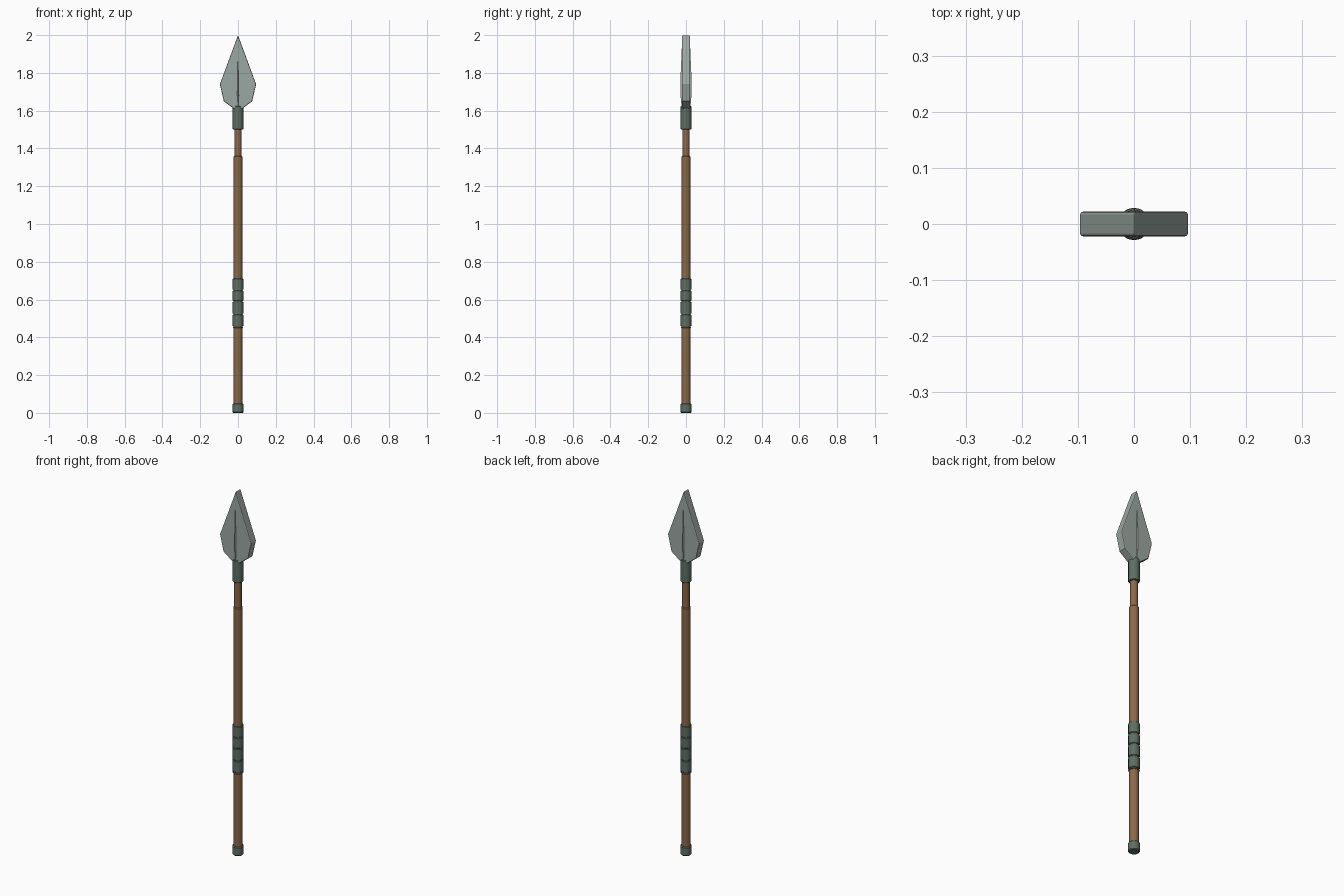
import bpy, bmesh, math

if "Cube" in bpy.data.objects:
    bpy.data.objects.remove(bpy.data.objects["Cube"])


def material(name, rgb):
    m = bpy.data.materials.new(name)
    m.diffuse_color = (*rgb, 1)
    m.use_nodes = True
    m.node_tree.nodes["Principled BSDF"].inputs["Base Color"].default_value = m.diffuse_color
    return m


WOOD = material("wood", (0.26, 0.14, 0.065))
STEEL = material("steel", (0.33, 0.39, 0.36))
EDGE = material("bright_steel", (0.46, 0.48, 0.46))
GREEN = material("green_metal", (0.11, 0.16, 0.125))


def finish(name, bm, mat, smooth=True):
    bmesh.ops.recalc_face_normals(bm, faces=bm.faces)
    me = bpy.data.meshes.new(name)
    bm.to_mesh(me)
    bm.free()
    me.materials.append(mat)
    ob = bpy.data.objects.new(name, me)
    bpy.context.collection.objects.link(ob)
    if smooth:
        bpy.context.view_layer.objects.active = ob
        ob.select_set(True)
        bpy.ops.object.shade_smooth_by_angle(angle=math.radians(35))
        ob.select_set(False)
    return ob


def loft(name, rings, mat, sides=16, smooth=True):
    """Capped stack of elliptical rings: (z, x radius, y radius)."""
    bm = bmesh.new()
    loops = []
    for z, rx, ry in rings:
        loops.append([bm.verts.new((rx * math.cos(2 * math.pi * i / sides),
                                    ry * math.sin(2 * math.pi * i / sides), z))
                      for i in range(sides)])
    for a, b in zip(loops, loops[1:]):
        for i in range(sides):
            j = (i + 1) % sides
            bm.faces.new((a[i], a[j], b[j], b[i]))
    bm.faces.new(loops[0])
    bm.faces.new(loops[-1])
    return finish(name, bm, mat, smooth)


def rod(name, z0, z1, r, mat, bevel=0.003):
    return loft(name, [(z0, r - bevel, r - bevel), (z0 + bevel, r, r),
                       (z1 - bevel, r, r), (z1, r - bevel, r - bevel)], mat)


# Wooden shaft: thick lower length, thinner neck
rod("shaft", 0.01, 1.36, 0.024, WOOD)
rod("shaft_neck", 1.34, 1.52, 0.019, WOOD, 0.001)

# Butt cap and blade socket
rod("butt_cap", 0.0, 0.05, 0.029, GREEN, 0.004)
rod("socket", 1.50, 1.625, 0.028, GREEN)

# Grip wraps, with narrow gaps showing the wood
cuts = [0.447, 0.457, 0.523, 0.59, 0.65, 0.713]
for i, (a, b) in enumerate(zip(cuts, cuts[1:])):
    rod(f"grip_wrap_{i + 1}", a + 0.002, b - 0.002, 0.028, GREEN, 0.002)

# Leaf-shaped blade slab with bevelled edges
half = [(0.0, 2.0), (0.096, 1.74), (0.075, 1.65), (0.022, 1.61)]
outline = half + [(-x, z) for x, z in half[:0:-1]]
bm = bmesh.new()
face = bm.faces.new([bm.verts.new((x, -0.022, z)) for x, z in outline])
ext = bmesh.ops.extrude_face_region(bm, geom=[face])
for v in ext["geom"]:
    if isinstance(v, bmesh.types.BMVert):
        v.co.y = 0.022
blade = finish("blade", bm, STEEL, False)
bev = blade.modifiers.new("edge_bevel", "BEVEL")
bev.width = 0.005
bev.segments = 2
bev.limit_method = 'ANGLE'
bev.angle_limit = math.radians(60)

# Raised central ridge on both faces of the blade
loft("blade_ridge", [(1.615, 0.008, 0.023), (1.68, 0.017, 0.029),
                     (1.80, 0.011, 0.028), (1.94, 0.002, 0.022)],
     EDGE, sides=4, smooth=False)
